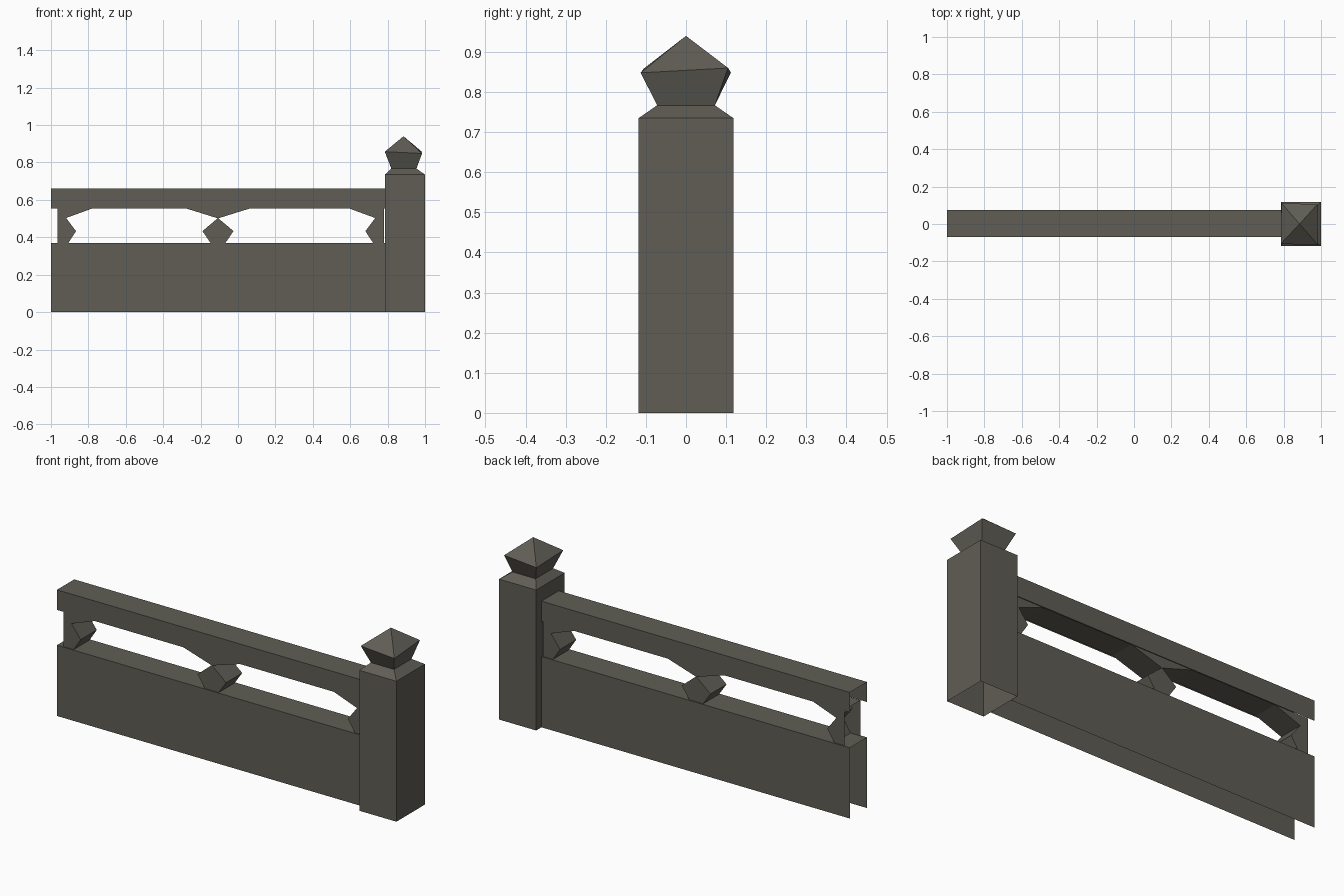
import bpy

if "Cube" in bpy.data.objects:
    bpy.data.objects.remove(bpy.data.objects["Cube"])

stone = bpy.data.materials.new("dark weathered stone")
stone.diffuse_color = (0.115, 0.110, 0.090, 1)
stone.use_nodes = True
stone.node_tree.nodes["Principled BSDF"].inputs["Base Color"].default_value = stone.diffuse_color


def make_object(name, verts, faces):
    mesh = bpy.data.meshes.new(name)
    mesh.from_pydata(verts, [], faces)
    mesh.materials.append(stone)
    obj = bpy.data.objects.new(name, mesh)
    bpy.context.collection.objects.link(obj)
    return obj


def extrude_profile(name, profile, y0, y1, open_edges=()):
    """Counter-clockwise x/z profile extruded along y; listed edges stay open."""
    n = len(profile)
    verts = [(x, y0, z) for x, z in profile] + [(x, y1, z) for x, z in profile]
    faces = [tuple(range(n)), tuple(range(2 * n - 1, n - 1, -1))]
    for i in range(n):
        if i not in open_edges:
            j = (i + 1) % n
            faces.append((i, i + n, j + n, j))
    return make_object(name, verts, faces)


def box_profile(x0, x1, z0, z1):
    return [(x0, z0), (x1, z0), (x1, z1), (x0, z1)]


Y0, Y1 = -0.069, 0.074      # wall thickness
B0, B1 = -0.064, 0.069      # bracket thickness
LOW, HIGH = 0.37, 0.557     # opening between wall and rail

# Hollow wall and rail shells, open at the ends and underneath
extrude_profile("wall", box_profile(-1, 0.786, 0, LOW), Y0, Y1, (0, 1, 3))
extrude_profile("top_rail", box_profile(-1, 0.786, 0.555, 0.66), Y0, Y1, (0, 1, 3))

# Soffit closing the underside of the rail
make_object("rail_soffit",
            [(-0.965, B0, HIGH), (-0.965, B1, HIGH), (0.786, B1, HIGH), (0.786, B0, HIGH)],
            [(0, 1, 2, 3)])

# Half brackets at each end of the opening: distance from the end, height
half = [(0, LOW), (0.058, LOW), (0.099, 0.433), (0.046, 0.503), (0.194, HIGH), (0, HIGH)]
extrude_profile("left_bracket", [(-0.965 + d, z) for d, z in half], B0, B1, (0, 4, 5))
right = [(0.780 - d, z) for d, z in reversed(half)]
extrude_profile("right_bracket", right, B0, B1, (0, 4, 5))

# Middle bracket: faceted bulb below a wide flare
c = -0.107
extrude_profile("middle_bulb",
                [(c - 0.04, LOW), (c + 0.04, LOW), (c + 0.083, 0.433),
                 (c, 0.503), (c - 0.083, 0.433)], B0, B1, (0,))
extrude_profile("middle_flare",
                [(c, 0.501), (c + 0.18, HIGH), (c - 0.18, HIGH)], B0, B1, (1,))


def stacked_rings(name, rings, apex=None):
    """Four-sided rings joined upward, open below, with an optional point."""
    verts = [v for ring in rings for v in ring]
    faces = []
    for r in range(len(rings) - 1):
        for i in range(4):
            j = (i + 1) % 4
            a = r * 4
            faces.append((a + i, a + j, a + 4 + j, a + 4 + i))
    if apex:
        top = len(verts) - 4
        verts.append(apex)
        faces += [(top + i, top + (i + 1) % 4, len(verts) - 1) for i in range(4)]
    return make_object(name, verts, faces)


def ring(cx, hx, hy, z):
    return [(cx - hx, -hy, z), (cx + hx, -hy, z), (cx + hx, hy, z), (cx - hx, hy, z)]


# Post with sloped shoulder, open underneath
PX = 0.8925
neck = ring(0.887, 0.067, 0.072, 0.767)
stacked_rings("post", [ring(PX, 0.1075, 0.118, 0), ring(PX, 0.1075, 0.118, 0.735), neck])

# Slightly crooked pointed finial
crown = [(0.785, -0.106, 0.858), (0.984, -0.113, 0.848),
         (0.980, 0.105, 0.860), (0.788, 0.112, 0.849)]
stacked_rings("finial", [neck, crown], (0.885, 0, 0.94))
